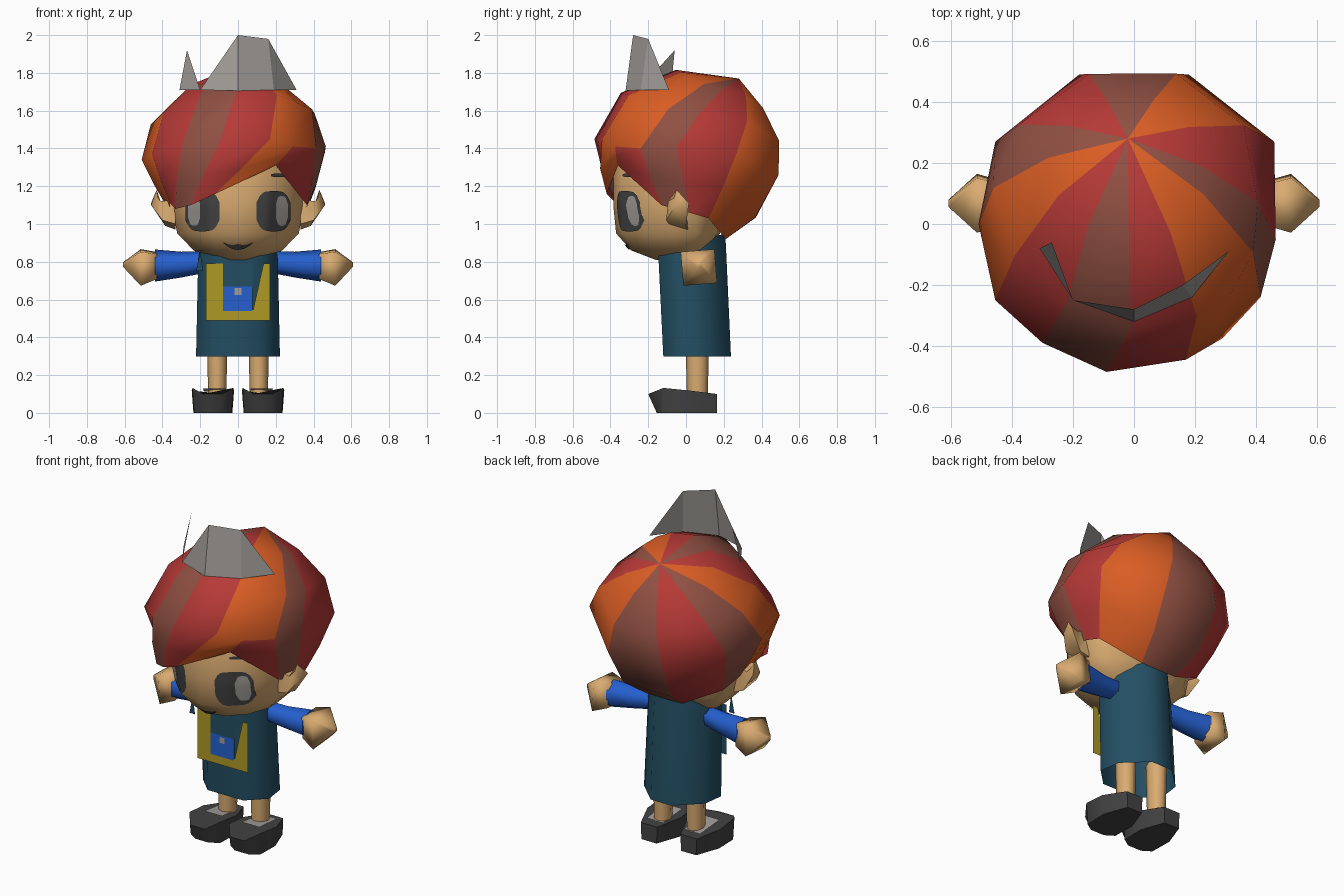
import bpy, bmesh, math
from mathutils import Vector
from mathutils.bvhtree import BVHTree

if "Cube" in bpy.data.objects:
    bpy.data.objects.remove(bpy.data.objects["Cube"])

PALETTE = {
    "skin": (.70, .41, .165), "orange": (.70, .11, .018), "red": (.47, .042, .038),
    "brown": (.28, .08, .055), "teal": (.017, .078, .125), "blue": (.018, .115, .62),
    "yellow": (.43, .32, .018), "grey": (.36, .34, .32), "charcoal": (.055, .055, .057),
}
MATS = {}
for key, col in PALETTE.items():
    MATS[key] = bpy.data.materials.new(key)
    MATS[key].diffuse_color = (*col, 1)


def finish(name, bm, colours, angle=40, fix=True):
    if fix:
        bmesh.ops.recalc_face_normals(bm, faces=bm.faces[:])
    me = bpy.data.meshes.new(name)
    bm.to_mesh(me)
    bm.free()
    for c in colours:
        me.materials.append(MATS[c])
    me.polygons.foreach_set("use_smooth", [True] * len(me.polygons))
    me.set_sharp_from_angle(angle=math.radians(angle))
    ob = bpy.data.objects.new(name, me)
    bpy.context.collection.objects.link(ob)
    return ob


def loft(name, rings, colour, caps=(True, True), angle=40):
    bm = bmesh.new()
    vs = [[bm.verts.new(p) for p in r] for r in rings]
    n = len(rings[0])
    for a, b in zip(vs, vs[1:]):
        for i in range(n):
            j = (i + 1) % n
            bm.faces.new((a[i], a[j], b[j], b[i]))
    if caps[0]:
        bm.faces.new(vs[0])
    if caps[1]:
        bm.faces.new(vs[-1])
    return finish(name, bm, [colour], angle)


def sheet(name, polys, colour):
    bm = bmesh.new()
    for poly in polys:
        bm.faces.new([bm.verts.new(p) for p in poly])
    bmesh.ops.remove_doubles(bm, verts=bm.verts[:], dist=1e-4)
    return finish(name, bm, [colour], 15, False)


# Head: rings of z, half width, front y, back y
def head_ring(z, rx, yf, yb, n=14):
    pts = []
    for i in range(n):
        a = math.tau * (i + .5) / n
        s = math.sin(a)
        y = .02 + (yb - .02) * s if s > 0 else .02 + (.02 - yf) * s
        pts.append((rx * math.cos(a), y, z))
    return pts


head = loft("head", [head_ring(*r) for r in (
    (.81, .10, -.16, .04), (.86, .24, -.29, .11), (.95, .33, -.37, .18),
    (1.1, .36, -.385, .21), (1.3, .36, -.385, .28), (1.48, .28, -.30, .28))], "skin", angle=60)

# Hair: seams run from the crown whorl through a middle point to the hairline
C = Vector((-.02, 0, 1.32))
WHORL = Vector((-.02, .28, 1.77))
SEAMS = [  # middle point, hairline point, sideways swirl above the middle
    ((.18, .49, 1.26), (.12, .21, .92), 0), ((.46, .27, 1.38), (.35, .12, 1.03), 0),
    ((.465, -.05, 1.41), (.36, .02, 1.06), 0), ((.415, -.24, 1.40), (.365, -.13, 1.10), 0),
    ((.29, -.375, 1.41), (.20, -.36, 1.31), .02), ((.17, -.445, 1.45), (-.12, -.42, 1.16), .035),
    ((-.09, -.485, 1.45), (-.25, -.36, 1.1), .08), ((-.30, -.39, 1.4), (-.33, -.31, 1.08), .09),
    ((-.455, -.25, 1.37), (-.36, -.2, 1.11), .05), ((-.51, 0, 1.34), (-.36, 0, 1.07), 0),
    ((-.455, .27, 1.34), (-.34, .13, 1.03), 0), ((-.18, .49, 1.26), (-.12, .21, .92), 0)]
STRIPES = ["orange", "red", "brown", "orange", "orange", "red",
           "brown", "red", "orange", "brown", "red", "brown"]


def arc(a, b, t, k=1):
    a, b = Vector(a) - C, Vector(b) - C
    return C + a.normalized().slerp(b.normalized(), t) * (a.length * (1 - t) + b.length * t) * k


bm = bmesh.new()
top = bm.verts.new(WHORL)
cols = []
for mid, low, swirl in SEAMS:
    side = Vector((swirl, 0, 0))
    flat = 0 if mid[1] > .4 else .5 if mid[1] < -.3 else .75
    bend = arc(mid, low, .55).lerp(Vector(mid).lerp(Vector(low), .5), flat)
    pts = [arc(WHORL, mid, .36, .96) + side * .6, arc(WHORL, mid, .7) + side, mid, bend, low]
    cols.append([bm.verts.new(p) for p in pts])
hair_cols = ["orange", "red", "brown"]
for i, stripe in enumerate(STRIPES):
    a, b = cols[i], cols[(i + 1) % len(cols)]
    faces = [bm.faces.new((top, b[0], a[0]))]
    faces += [bm.faces.new((a[k], b[k], b[k + 1], a[k + 1])) for k in range(4)]
    for k, f in enumerate(faces):
        lock = i == 3 and k > 2          # side lock is red below the orange
        f.material_index = hair_cols.index("red" if lock else stripe)
finish("hair", bm, hair_cols, 50)

# Crown: thin points standing on the hair
sheet("crown_front", [
    [(-.2, -.25, 1.71), (0, -.32, 1.705), (0, -.28, 2)],
    [(0, -.32, 1.705), (.19, -.24, 1.71), (.16, -.2, 1.98), (0, -.28, 2)],
    [(.19, -.24, 1.71), (.31, -.09, 1.71), (.16, -.2, 1.98)]], "grey")
sheet("crown_side", [[(-.31, -.08, 1.71), (-.2, -.25, 1.71), (-.27, -.06, 1.92)]], "grey")

# Face details: thin plates laid on the head
tree = BVHTree.FromObject(head, bpy.context.evaluated_depsgraph_get())


def on_face(x, z, lift):
    hit, nor, _, _ = tree.ray_cast(Vector((x, -2, z)), Vector((0, 1, 0)))
    return hit + nor * lift if nor.y < 0 else hit - nor * lift


def patch(name, fn, nu, nv, colour, lift):
    bm = bmesh.new()
    g = [[bm.verts.new(on_face(*fn(u / nu, v / nv), lift)) for v in range(nv + 1)]
         for u in range(nu + 1)]
    for u in range(nu):
        for v in range(nv):
            f = bm.faces.new((g[u][v], g[u + 1][v], g[u + 1][v + 1], g[u][v + 1]))
            f.normal_update()
            if f.normal.y > 0:
                f.normal_flip()
    return finish(name, bm, [colour], 60, False)


def oval(cx, cz, rx, rz):
    def fn(u, v):
        s, t = 2 * u - 1, 2 * v - 1
        return cx + rx * s, cz + rz * t * (1 - .55 * abs(s) ** 4)
    return fn


for side, tag in ((1, "right"), (-1, "left")):
    patch("eye_" + tag, oval(.185 * side, 1.068, .088, .106), 10, 10, "charcoal", .006)
    patch("eye_shine_" + tag, oval(.226 * side, 1.07, .032, .078), 5, 8, "grey", .009)
    patch("brow_" + tag, oval(.215 * side, 1.258, .045, .010), 5, 2, "charcoal", .006)
patch("mouth", lambda u, v: (-.075 + .15 * u, .868 + .035 * (2 * u - 1) ** 2 +
                             .025 * v * (1.2 - abs(2 * u - 1))), 10, 2, "charcoal", .007)


def oct_ring(z, s=1, lean=0, slope=0):
    plan = ((.12, -.12), (.222, -.02), (.205, .11), (.07, .238))
    pts = list(plan) + [(-x, y) for x, y in reversed(plan)]
    return [(x * s, y + lean, z + slope * y) for x, y in pts]


# Tunic, open at the hem
loft("tunic", [oct_ring(.298), oct_ring(.82, .95, -.025, .12),
               oct_ring(.9, .9, -.03, .2)], "teal", (False, True), 55)

# Apron frame, pocket, button and shoulder flap
Y = -.148
outer = [(-.17, .79), (-.17, .49), (.17, .49), (.17, .79)]
inner = [(-.08, .79), (-.08, .545), (.08, .545), (.135, .79)]
sheet("apron_frame", [[(x, Y, z) for x, z in (outer[i], outer[i + 1], inner[i + 1], inner[i])]
                      for i in range(3)], "yellow")


def plate(name, x0, x1, z0, z1, y, colour):
    sheet(name, [[(x0, y, z0), (x1, y, z0), (x1, y, z1), (x0, y, z1)]], colour)


plate("apron_panel", -.08, .08, .545, .79, Y + .002, "teal")
plate("apron_lining", -.17, -.08, .49, .79, Y + .004, "teal")
plate("pocket", -.08, .075, .54, .67, Y - .003, "blue")
plate("button", -.018, .018, .625, .66, Y - .006, "grey")
sheet("shoulder_flap", [[(-.222, -.148, .75), (-.185, -.148, .75), (-.20, -.148, .86)]], "teal")


def x_ring(side, x, ry, rz, yc, zc, n=6, turn=.5):
    return [(side * x, yc + ry * math.cos(math.tau * i / n + turn),
             zc + rz * math.sin(math.tau * i / n + turn)) for i in range(n)]


def hand_ring(side, x, r, zc):
    return x_ring(side, x, r * 1.35, r * 1.35, .068, zc, 4, math.pi / 4 + .08)


def z_ring(cx, cy, r, z, n=8):
    return [(cx + r * math.cos(math.tau * i / n), cy + 1.15 * r * math.sin(math.tau * i / n), z)
            for i in range(n)]


# Shoe plan: half width, y, top height
SOLE = ((.05, -.2, .1), (.108, -.12, .132), (.112, .02, .118), (.055, .165, .1))


def shoe_ring(cx, on_top):
    pts = list(SOLE) + [(-w, y, h) for w, y, h in reversed(SOLE)]
    if on_top:
        return [(cx + w, y, h) for w, y, h in pts]
    return [(cx + w * .92, max(y, -.155), 0) for w, y, h in pts]


for s, tag in ((1, "right"), (-1, "left")):
    # Arm and hand
    loft("sleeve_" + tag, [x_ring(s, .17, .06, .058, .04, .80), x_ring(s, .30, .07, .068, .05, .785),
                           x_ring(s, .44, .085, .085, .065, .78)], "blue", angle=65)
    loft("hand_" + tag, [hand_ring(s, .43, .07, .78), hand_ring(s, .515, .094, .77),
                         hand_ring(s, .608, .012, .785)], "skin", angle=95)
    # Pointed ear
    loft("ear_" + tag, [
        [(s * .33, -.09, 1.0), (s * .33, -.09, 1.13), (s * .33, 0, 1.13), (s * .33, .01, .97)],
        [(s * .40, -.105, 1.02), (s * .41, -.095, 1.12), (s * .41, .0, 1.11), (s * .385, .0, .99)],
        [(s * .46, -.055, 1.1), (s * .43, -.05, 1.18), (s * .44, -.03, 1.16), (s * .46, .015, 1.11)]],
        "skin", angle=60)
    # Leg
    loft("leg_" + tag, [z_ring(s * .11, .06, .048, .09), z_ring(s * .11, .06, .055, .42)],
         "skin", angle=60)
    # Shoe with a pale insole around the ankle
    loft("shoe_" + tag, [shoe_ring(s * .133, False), shoe_ring(s * .133, True)], "charcoal", angle=60)
    cx = s * .125
    sheet("insole_" + tag, [[(cx - .06, -.06, .130), (cx + .06, -.06, .130),
                             (cx + .055, .12, .112), (cx - .055, .12, .112)]], "grey")

for m in bpy.data.materials:
    if m.users and not m.is_grease_pencil:
        m.use_nodes = True
        m.node_tree.nodes["Principled BSDF"].inputs["Base Color"].default_value = m.diffuse_color
